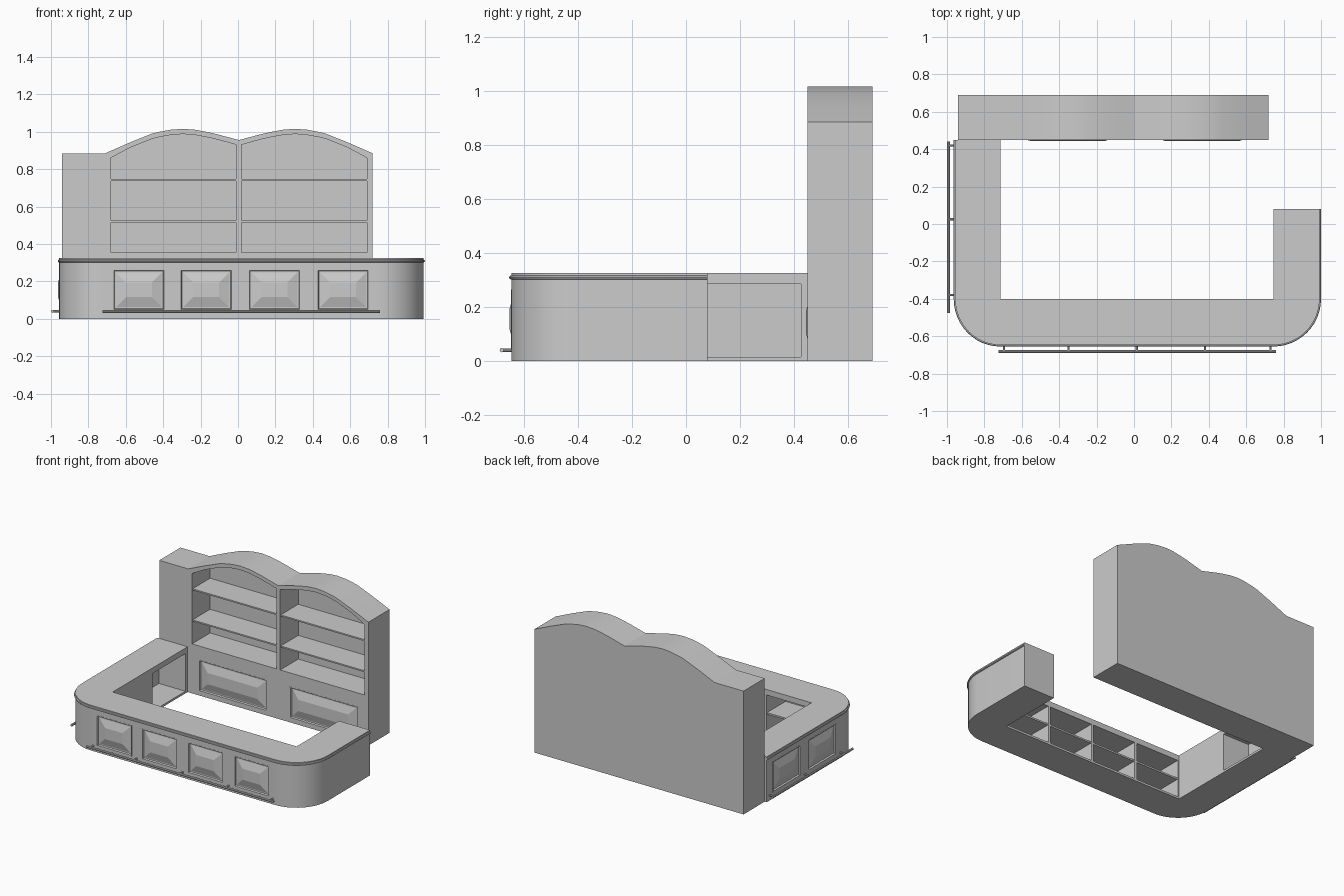
import bpy, bmesh, math
from mathutils import Vector

if "Cube" in bpy.data.objects:
    bpy.data.objects.remove(bpy.data.objects["Cube"])


def finish(name, bm, smooth=None):
    bmesh.ops.recalc_face_normals(bm, faces=bm.faces)
    me = bpy.data.meshes.new(name)
    bm.to_mesh(me)
    bm.free()
    ob = bpy.data.objects.new(name, me)
    bpy.context.collection.objects.link(ob)
    if smooth:
        shade(ob, smooth)
    return ob


def shade(ob, deg):
    bpy.ops.object.select_all(action='DESELECT')
    ob.select_set(True)
    bpy.context.view_layer.objects.active = ob
    bpy.ops.object.shade_smooth_by_angle(angle=math.radians(deg))


def add_prism(bm, pts, push):
    face = bm.faces.new([bm.verts.new(p) for p in pts])
    new = bmesh.ops.extrude_face_region(bm, geom=[face])['geom']
    bmesh.ops.translate(bm, vec=push, verts=[g for g in new if isinstance(g, bmesh.types.BMVert)])


def add_box(bm, x0, x1, y0, y1, z0, z1):
    add_prism(bm, [(x0, y0, z0), (x1, y0, z0), (x1, y1, z0), (x0, y1, z0)], (0, 0, z1 - z0))


def carve(ob, bm):
    cutter = finish("cutter", bm)
    cutter.hide_render = True
    mod = ob.modifiers.new("carve", 'BOOLEAN')
    mod.operation, mod.solver, mod.object = 'DIFFERENCE', 'EXACT', cutter
    bpy.context.view_layer.objects.active = ob
    bpy.ops.object.modifier_apply(modifier=mod.name)
    bpy.data.objects.remove(cutter)


def raised_panel(name, origin, u, out, w, h):
    """Frame lip, groove and bevelled centre filling a recess; origin = face centre."""
    o, u, out, up = Vector(origin), Vector(u), Vector(out), Vector((0, 0, 1))
    bm = bmesh.new()
    slope = min(w, h) * 0.32
    rings = []
    for inset, d in ((0, -.014), (0, .001), (.006, .001), (.010, -.010), (.018, -.010), (slope, .006)):
        a, b = w / 2 - inset, h / 2 - inset
        rings.append([bm.verts.new(o + u * a * s + up * b * t + out * d)
                      for s, t in ((-1, -1), (1, -1), (1, 1), (-1, 1))])
    for p, q in zip(rings, rings[1:]):
        for i in range(4):
            bm.faces.new((p[i], p[(i + 1) % 4], q[(i + 1) % 4], q[i]))
    bm.faces.new(rings[-1])
    bm.faces.new(rings[0])
    return finish(name, bm)


def sweep(name, path, radius, deg=40):
    cu = bpy.data.curves.new(name, 'CURVE')
    cu.dimensions, cu.bevel_depth, cu.bevel_resolution, cu.use_fill_caps = '3D', radius, 2, True
    sp = cu.splines.new('POLY')
    sp.points.add(len(path) - 1)
    for pt, co in zip(sp.points, path):
        pt.co = (*co, 1)
    ob = bpy.data.objects.new(name, cu)
    bpy.context.collection.objects.link(ob)
    bpy.ops.object.select_all(action='DESELECT')
    ob.select_set(True)
    bpy.context.view_layer.objects.active = ob
    bpy.ops.object.convert(target='MESH')
    shade(bpy.context.object, deg)


# Counter: U-shaped plan with two rounded front corners
L, R, F, IL, IR, IF = -.956, .992, -.647, -.715, .745, -.40
N = 12


def corner(cx, cy, rx, ry, a0):
    return [(cx + rx * math.cos(math.radians(a0 + 90 * i / N)),
             cy + ry * math.sin(math.radians(a0 + 90 * i / N))) for i in range(N + 1)]


outer = ([(L, .45)] + corner(IL, IF, IL - L, IF - F, 180)
         + corner(IR, IF, R - IR, IF - F, 270) + [(R, .08)])
plan = outer + [(IR, .08), (IR, IF), (IL, IF), (IL, .45)]
bm = bmesh.new()
add_prism(bm, [(x, y, 0) for x, y in plan], (0, 0, .325))
counter = finish("counter", bm)

# Recesses for outside panels and open storage on the serving side
front_x = (-.53, -.17, .195, .562)
side_y = (.225, -.18)
PZ, PH = .155, .22
bm = bmesh.new()
for x in front_x:
    add_box(bm, x - .14, x + .14, F - .05, F + .014, PZ - PH / 2, PZ + PH / 2)
for y in side_y:
    add_box(bm, L - .05, L + .014, y - .157, y + .157, PZ - PH / 2, PZ + PH / 2)
step = (IR - IL) / 4
for i in range(4):
    x = IL + step * i
    add_box(bm, x + .009, x + step - .009, -.615, IF + .05, .015, .285)
add_box(bm, -.925, IL + .05, .05, .425, .015, .285)
carve(counter, bm)
shade(counter, 30)

# Middle shelf inside the storage bays
bm = bmesh.new()
for i in range(4):
    x = IL + step * i
    add_box(bm, x + .008, x + step - .008, -.617, IF - .005, .145, .157)
finish("counter_shelves", bm)

# Panels set in the counter
for i, x in enumerate(front_x):
    raised_panel(f"front_panel_{i + 1}", (x, F, PZ), (1, 0, 0), (0, -1, 0), .28, PH)
for i, y in enumerate(side_y):
    raised_panel(f"side_panel_{i + 1}", (L, y, PZ), (0, 1, 0), (-1, 0, 0), .314, PH)

# Bead moulding under the counter top
sweep("counter_bead", [(x, y, .309) for x, y in outer], .008)

# Foot rails with brackets
sweep("front_foot_rail", [(-.725, -.682, .04), (.76, -.682, .04)], .008)
for i, x in enumerate((-.695, -.35, .015, .38, .73)):
    sweep(f"front_rail_bracket_{i + 1}", [(x, F + .005, .04), (x, -.682, .04)], .006)
sweep("side_foot_rail", [(-.991, -.475, .04), (-.991, .44, .04)], .008)
for i, y in enumerate((.42, .025, -.38)):
    sweep(f"side_rail_bracket_{i + 1}", [(L + .005, y, .04), (-.991, y, .04)], .006)

# Back cabinet: double-arched outline, mirrored about MX
MX = .005
arch = [(-.71, .885), (-.58, .942), (-.46, .99), (-.42, 1.0), (-.36, 1.011), (-.295, 1.016),
        (-.23, 1.011), (-.17, 1.0), (-.12, .989), (-.06, .973)]


def mirror(pts):
    return [(2 * MX - x, z) for x, z in reversed(pts)]


top = [(-.94, .885)] + arch + [(MX, .956)] + mirror(arch)
profile = [(-.94, 0)] + top + [(.72, 0)]
bm = bmesh.new()
add_prism(bm, [(x, .45, z) for x, z in profile], (0, .24, 0))
cabinet = finish("back_cabinet", bm)

# Arched shelf bays and lower panel recesses
bay = [(-.01, .355), (-.68, .355), (-.68, .86)] + [(x, z - .028) for x, z in arch[1:]] + [(-.01, .931)]
bm = bmesh.new()
for pts in (bay, mirror(bay)):
    add_prism(bm, [(x, .40, z) for x, z in pts], (0, .255, 0))
for x in (-.355, .365):
    add_box(bm, x - .27, x + .27, .40, .464, .03, .255)
carve(cabinet, bm)
shade(cabinet, 20)

# Cabinet shelves
bm = bmesh.new()
for x0, x1 in ((-.682, -.008), (.018, .692)):
    for z in (.52, .743):
        add_box(bm, x0, x1, .456, .657, z - .005, z + .005)
finish("cabinet_shelves", bm)

for i, x in enumerate((-.355, .365)):
    raised_panel(f"cabinet_panel_{i + 1}", (x, .45, .1425), (1, 0, 0), (0, -1, 0), .54, .225)
